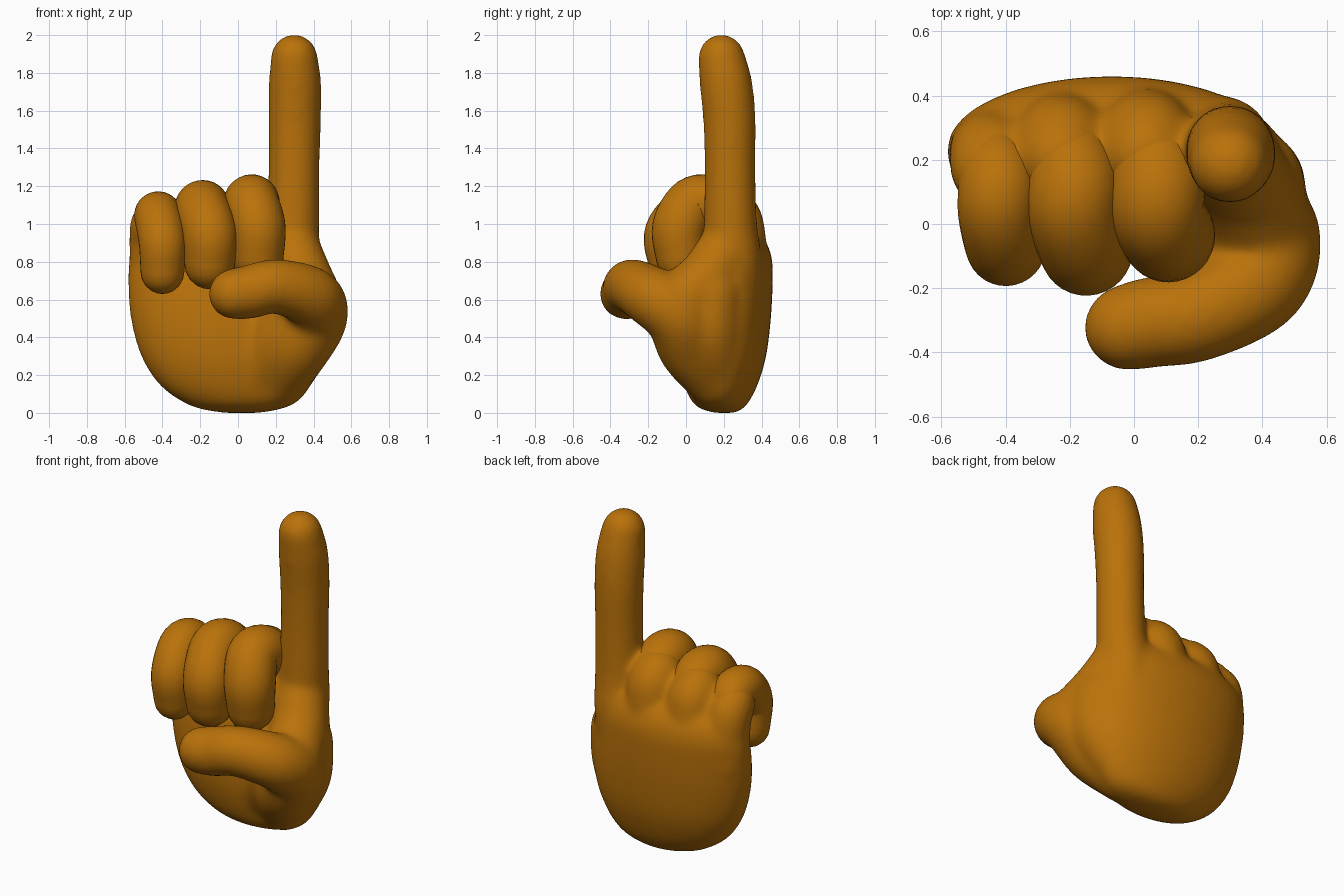
import bpy, bmesh, math
from mathutils import Vector

cube = bpy.data.objects.get("Cube")
if cube:
    bpy.data.objects.remove(cube)

skin = bpy.data.materials.new("golden brown skin")
skin.use_nodes = True
COLOUR = (0.49, 0.168, 0.003, 1)
skin.diffuse_color = COLOUR
skin.node_tree.nodes["Principled BSDF"].inputs["Base Color"].default_value = COLOUR

SIDES = 32


def skin_rings(bm, rings):
    """Bridge a stack of point rings into a closed surface."""
    loops = [[bm.verts.new(p) for p in ring] for ring in rings]
    for a, b in zip(loops, loops[1:]):
        for i in range(SIDES):
            j = (i + 1) % SIDES
            bm.faces.new((a[i], a[j], b[j], b[i]))
    bm.faces.new(loops[0][::-1])
    bm.faces.new(loops[-1])


def spline(points, steps=6):
    """Catmull-Rom samples through rows of numbers."""
    pts = [Vector(p) for p in points]
    pts = [2 * pts[0] - pts[1]] + pts + [2 * pts[-1] - pts[-2]]
    out = []
    for a, b, c, d in zip(pts, pts[1:], pts[2:], pts[3:]):
        for s in range(steps):
            t = s / steps
            out.append(0.5 * (2 * b + (c - a) * t + (2 * a - 5 * b + 4 * c - d) * t ** 2
                              + (3 * b - a - 3 * c + d) * t ** 3))
    return out + [pts[-2]]


def tube(bm, points):
    """Round-ended tube through (x, y, z, radius) points."""
    samples = spline(points)
    centres = [p.to_3d() for p in samples]
    radii = [p.w for p in samples]
    dirs = [(centres[min(i + 1, len(centres) - 1)] - centres[max(i - 1, 0)]).normalized()
            for i in range(len(centres))]
    # Hemispherical ends
    caps = [math.radians(a) for a in (20, 40, 60, 75, 86)]
    rows = [(centres[0] - dirs[0] * radii[0] * math.sin(a), dirs[0], radii[0] * math.cos(a))
            for a in reversed(caps)]
    rows += list(zip(centres, dirs, radii))
    rows += [(centres[-1] + dirs[-1] * radii[-1] * math.sin(a), dirs[-1], radii[-1] * math.cos(a))
             for a in caps]
    side = dirs[0].orthogonal().normalized()
    rings = []
    for c, d, r in rows:
        side = (side - d * side.dot(d)).normalized()
        up = d.cross(side)
        rings.append([c + r * (side * math.cos(k) + up * math.sin(k))
                      for k in (math.tau * i / SIDES for i in range(SIDES))])
    skin_rings(bm, rings)


def palm(bm, sections):
    """Smooth loft of ovals: z, x range, y range."""
    rings = []
    for z, x0, x1, y0, y1 in sections:
        ring = []
        for i in range(SIDES):
            k = math.tau * i / SIDES
            ring.append(((x0 + x1) / 2 + math.cos(k) * (x1 - x0) / 2,
                         (y0 + y1) / 2 + math.sin(k) * (y1 - y0) / 2, z))
        rings.append(ring)
    skin_rings(bm, rings)


def finish(bm, name):
    """Turn the bmesh into a smooth skin-coloured object."""
    bmesh.ops.recalc_face_normals(bm, faces=bm.faces)
    for f in bm.faces:
        f.smooth = True
    mesh = bpy.data.meshes.new(name)
    bm.to_mesh(mesh)
    bm.free()
    mesh.materials.append(skin)
    obj = bpy.data.objects.new(name, mesh)
    bpy.context.collection.objects.link(obj)
    return obj


# Curled fingers: knuckle x, knuckle y, tip x, top, front, bottom, radius
FINGERS = {"little_finger": (-0.445, 0.22, -0.40, 1.165, -0.20, 0.63, 0.126),
           "ring_finger": (-0.225, 0.255, -0.15, 1.225, -0.23, 0.655, 0.146),
           "middle_finger": (0.04, 0.265, 0.105, 1.255, -0.19, 0.68, 0.147)}

hand = bmesh.new()
palm(hand, spline([(0.0, -0.08, 0.12, 0.15, 0.26),
                   (0.02, -0.20, 0.23, 0.08, 0.30),
                   (0.06, -0.30, 0.32, 0.03, 0.335),
                   (0.15, -0.42, 0.39, -0.01, 0.38),
                   (0.30, -0.515, 0.45, -0.04, 0.425),
                   (0.50, -0.57, 0.47, -0.04, 0.45),
                   (0.70, -0.585, 0.45, -0.01, 0.46),
                   (0.82, -0.575, 0.43, 0.03, 0.455),
                   (0.92, -0.52, 0.38, 0.08, 0.415),
                   (1.0, -0.40, 0.32, 0.16, 0.32)], 4))

# Pointing finger
tube(hand, [(0.23, 0.25, 0.50, 0.14), (0.27, 0.245, 0.80, 0.155), (0.29, 0.235, 1.0, 0.142),
            (0.297, 0.233, 1.3, 0.136), (0.30, 0.23, 1.55, 0.140),
            (0.302, 0.212, 1.74, 0.140), (0.298, 0.188, 1.88, 0.126)])

# Thumb, its fleshy base, and the web up to the pointing finger
tube(hand, [(0.22, 0.14, 0.17, 0.14), (0.31, 0.03, 0.34, 0.175), (0.40, -0.035, 0.51, 0.182),
            (0.38, -0.18, 0.615, 0.162), (0.20, -0.285, 0.67, 0.145), (0.06, -0.305, 0.64, 0.143),
            (-0.02, -0.322, 0.63, 0.137)])
tube(hand, [(0.25, 0.18, 0.21, 0.15), (0.35, 0.12, 0.42, 0.175), (0.36, 0.13, 0.62, 0.17)])
tube(hand, [(0.10, 0.13, 0.20, 0.14), (0.20, 0.06, 0.38, 0.16), (0.28, 0.02, 0.55, 0.16)])
tube(hand, [(0.39, -0.01, 0.59, 0.17), (0.34, 0.12, 0.72, 0.16), (0.29, 0.21, 0.87, 0.148)])

for name, (knuckle_x, knuckle_y, tip_x, top, front, bottom, r) in FINGERS.items():
    mid = (knuckle_x + tip_x) / 2
    knuckle = (knuckle_x, knuckle_y, top - r - 0.13)
    # Knuckle that blends into the back of the hand
    tube(hand, [(knuckle_x, knuckle_y + 0.02, 0.65, r), (*knuckle, r + 0.006),
                (knuckle_x, knuckle_y - 0.05, top - r - 0.045, r + 0.003)])
    # Free part of the finger, folded down over the palm
    finger = bmesh.new()
    tube(finger, [(*knuckle, r),
                  (mid, 0.14, top - r - 0.01, r),
                  (mid, 0.04, top - r - 0.005, r),
                  (tip_x, front + r + 0.01, top - r - 0.13, r),
                  (tip_x, front + r + 0.02, bottom + r * 0.92, r * 0.92)])
    finish(finger, name)

# Fuse palm, thumb and pointing finger into one soft skin
fused = finish(hand, "pointing_hand")
remesh = fused.modifiers.new("fuse", 'REMESH')
remesh.mode = 'VOXEL'
remesh.voxel_size = 0.015
remesh.use_smooth_shade = True
soften = fused.modifiers.new("soften", 'SMOOTH')
soften.factor = 0.5
soften.iterations = 32
